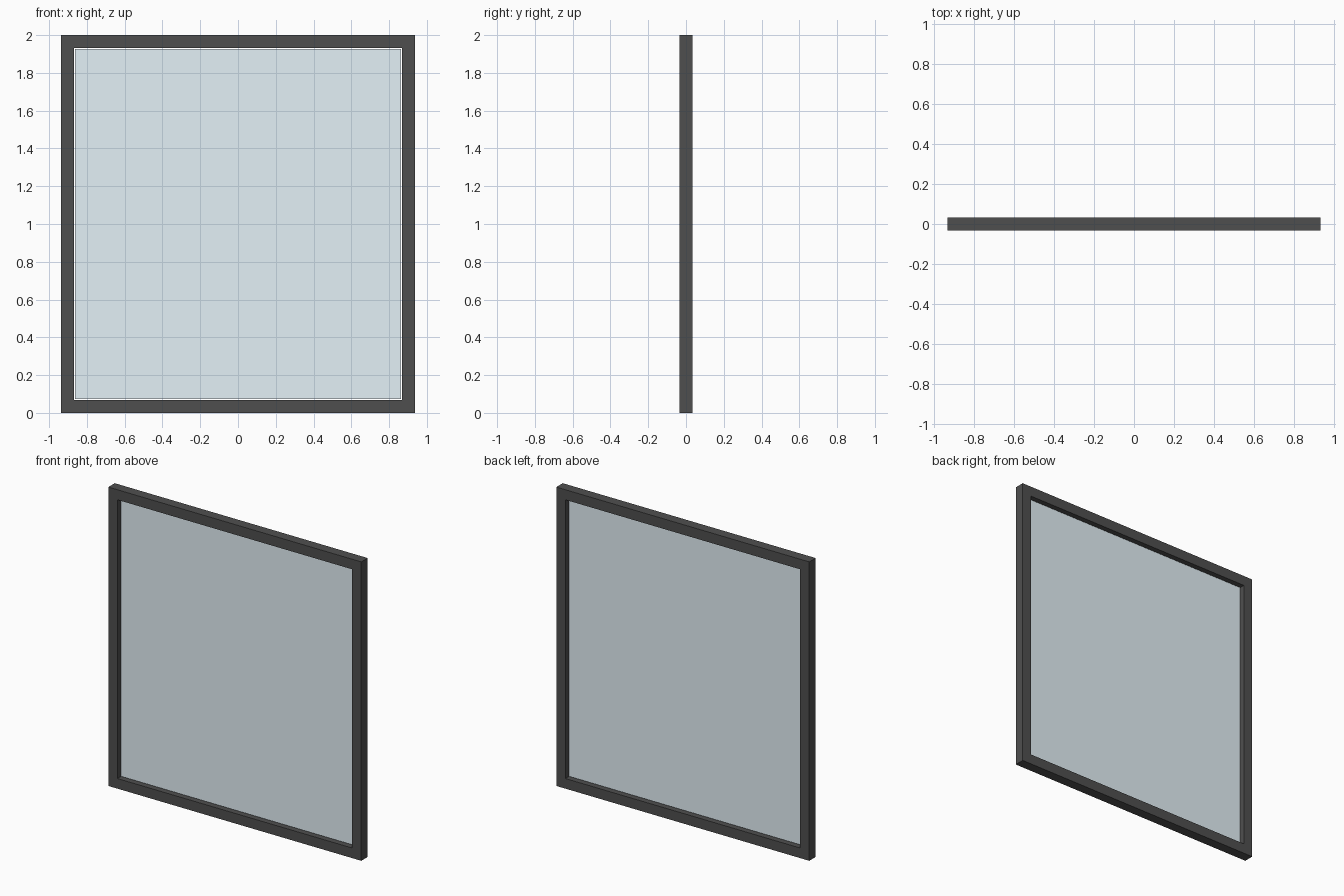
import bpy

if "Cube" in bpy.data.objects:
    bpy.data.objects.remove(bpy.data.objects["Cube"])

W, H, T = 1.872, 2.0, 0.0675    # outer width, height, profile size
GAP, GLASS_T = 0.005, 0.008     # clearance round the pane, pane thickness


def material(name, color):
    m = bpy.data.materials.new(name)
    m.diffuse_color = color
    m.use_nodes = True
    m.node_tree.nodes["Principled BSDF"].inputs["Base Color"].default_value = m.diffuse_color
    return m


def rect(inset):
    x = W / 2 - inset
    return [(x * sx, z) for sx, z in
            ((-1, inset), (1, inset), (1, H - inset), (-1, H - inset))]


def build(name, verts, faces, mat):
    mesh = bpy.data.meshes.new(name)
    mesh.from_pydata(verts, [], faces)
    mesh.materials.append(mat)
    obj = bpy.data.objects.new(name, mesh)
    bpy.context.collection.objects.link(obj)
    return obj


def layers(inset, depth):
    return [(x, y, z) for y in (-depth / 2, depth / 2) for x, z in rect(inset)]


# Frame: square-section ring, outer loops 0-7, inner loops 8-15
faces = []
for i in range(4):
    j = (i + 1) % 4
    faces += [(i, j, j + 8, i + 8),             # front
              (i + 4, i + 12, j + 12, j + 4),   # back
              (i, i + 4, j + 4, j),             # outside
              (i + 8, j + 8, j + 12, i + 12)]   # reveal
build("window_frame", layers(0, T) + layers(T, T), faces,
      material("dark_frame", (0.078, 0.078, 0.078, 1)))

# Glass pane: thin slab centred in the opening with a small clearance
pane = [(0, 1, 2, 3), (7, 6, 5, 4)]
pane += [(i, i + 4, (i + 1) % 4 + 4, (i + 1) % 4) for i in range(4)]
build("glass_pane", layers(T + GAP, GLASS_T), pane,
      material("clear_glass", (0.775, 0.88, 0.935, 0.5)))
